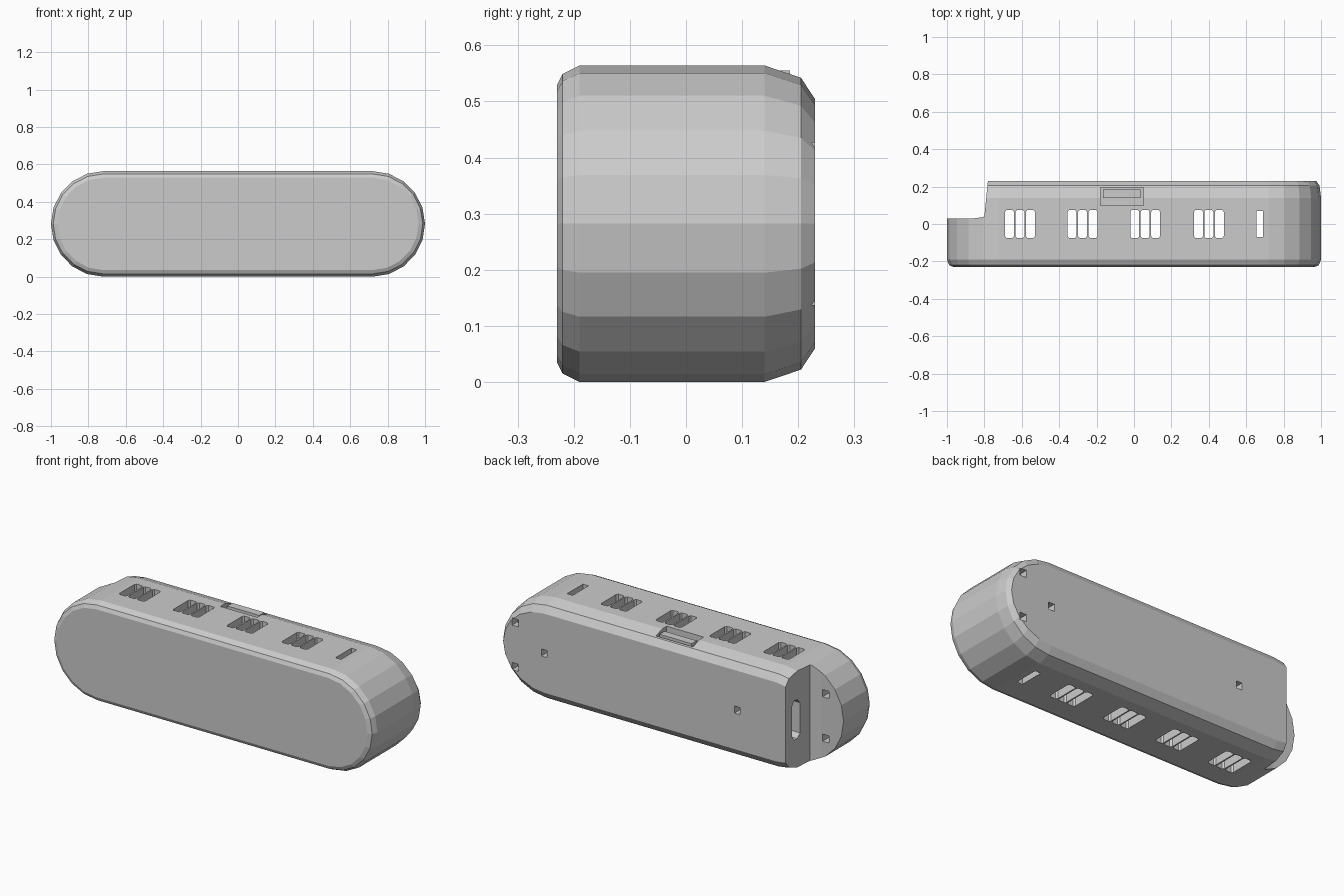
import bpy, bmesh, math

if "Cube" in bpy.data.objects:
    bpy.data.objects.remove(bpy.data.objects["Cube"])

ZC, HZ, XC = 0.282, 0.282, 0.72      # mid height, half height, arc centre
ARC = 10


def finish(name, bm):
    bmesh.ops.recalc_face_normals(bm, faces=bm.faces)
    me = bpy.data.meshes.new(name)
    bm.to_mesh(me)
    bm.free()
    ob = bpy.data.objects.new(name, me)
    bpy.context.collection.objects.link(ob)
    return ob


def stadium_loft(name, rings, left=-XC, arc=ARC):
    """Stadium sections in xz, lofted along y; ring = (y, inset x, inset z)."""
    bm = bmesh.new()
    loops = []
    for y, dx, dz in rings:
        loop = []
        for cx, start in ((XC, -90), (left, 90)):
            for i in range(arc + 1):
                a = math.radians(start + 180 * i / arc)
                loop.append(bm.verts.new((cx + (0.28 - dx) * math.cos(a), y,
                                          ZC + (HZ - dz) * math.sin(a))))
        loops.append(loop)
    n = len(loops[0])
    for a, b in zip(loops, loops[1:]):
        for i in range(n):
            bm.faces.new((a[i], a[(i + 1) % n], b[(i + 1) % n], b[i]))
    bm.faces.new(loops[0])
    bm.faces.new(loops[-1])
    return finish(name, bm)


def prism(bm, outline, z0, z1):
    """Extrude an xy outline from z0 to z1."""
    face = bm.faces.new([bm.verts.new((x, y, z0)) for x, y in outline])
    ext = bmesh.ops.extrude_face_region(bm, geom=[face])
    for v in ext["geom"]:
        if isinstance(v, bmesh.types.BMVert):
            v.co.z = z1


def box(bm, x0, x1, y0, y1, z0, z1):
    prism(bm, [(x0, y0), (x1, y0), (x1, y1), (x0, y1)], z0, z1)


def cut(target, cutter):
    m = target.modifiers.new("cut", "BOOLEAN")
    m.operation, m.solver, m.object = "DIFFERENCE", "EXACT", cutter
    dg = bpy.context.evaluated_depsgraph_get()
    me = bpy.data.meshes.new_from_object(target.evaluated_get(dg))
    target.modifiers.clear()
    target.data = me
    bpy.data.objects.remove(cutter)


# pill-shaped shell with softened front and back rims
case = stadium_loft("case", [
    (-0.23, 0.035, 0.035), (-0.22, 0.012, 0.015), (-0.19, 0, 0),
    (0.14, 0, 0), (0.205, 0.008, 0.022), (0.23, 0.025, 0.06)])

# hollow inside
cut(case, stadium_loft("cavity", [(-0.185, 0.05, 0.045), (0.185, 0.05, 0.045)],
                       left=-0.50))

# stepped-down left end with a slightly leaning wall
bm = bmesh.new()
prism(bm, [(-1.2, 0.03), (-0.86, 0.03), (-0.82, 0.035), (-0.80, 0.04),
           (-0.78, 0.24), (-0.78, 0.4), (-1.2, 0.4)], -0.2, 0.8)
cut(case, finish("end_step", bm))

# vent slots in groups of three through top and bottom, plus one single slot
bm = bmesh.new()
for gx in (-0.61, -0.275, 0.06, 0.40):
    for k in (-1, 0, 1):
        x, w = gx + k * 0.056, 0.024
        prism(bm, [(x - w, -0.065), (x - w + 0.008, -0.075), (x + w - 0.008, -0.075),
                   (x + w, -0.065), (x + w, 0.065), (x + w - 0.008, 0.075),
                   (x - w + 0.008, 0.075), (x - w, 0.065)], -0.1, 0.7)
box(bm, 0.655, 0.69, -0.07, 0.07, -0.1, 0.7)
cut(case, finish("vents", bm))

# button recess, screw holes, and corner holes
bm = bmesh.new()
box(bm, -0.18, 0.05, 0.10, 0.195, 0.532, 0.7)
for x in (-0.48, 0.72):
    box(bm, x - 0.018, x + 0.018, 0.17, 0.3, ZC - 0.02, ZC + 0.02)
for z in (ZC - 0.125, ZC + 0.125):
    box(bm, -0.91, -0.87, -0.08, 0.1, z - 0.02, z + 0.02)
    box(bm, 0.88, 0.92, 0.18, 0.3, z - 0.02, z + 0.02)
cut(case, finish("recesses", bm))

# connector opening with chamfered ends in the step wall
bm = bmesh.new()
ring = [(0.12, -0.085), (0.14, -0.11), (0.165, -0.11), (0.182, -0.085),
        (0.182, 0.085), (0.165, 0.11), (0.14, 0.11), (0.12, 0.085)]
a, b = [[bm.verts.new((x, y, ZC + z)) for y, z in ring] for x in (-0.9, -0.65)]
bm.faces.new(a)
bm.faces.new(b)
for i in range(8):
    j = (i + 1) % 8
    bm.faces.new((a[i], a[j], b[j], b[i]))
cut(case, finish("port", bm))

# push button sitting in the recess
bm = bmesh.new()
box(bm, -0.165, 0.035, 0.14, 0.185, 0.53, 0.555)
finish("button", bm)
